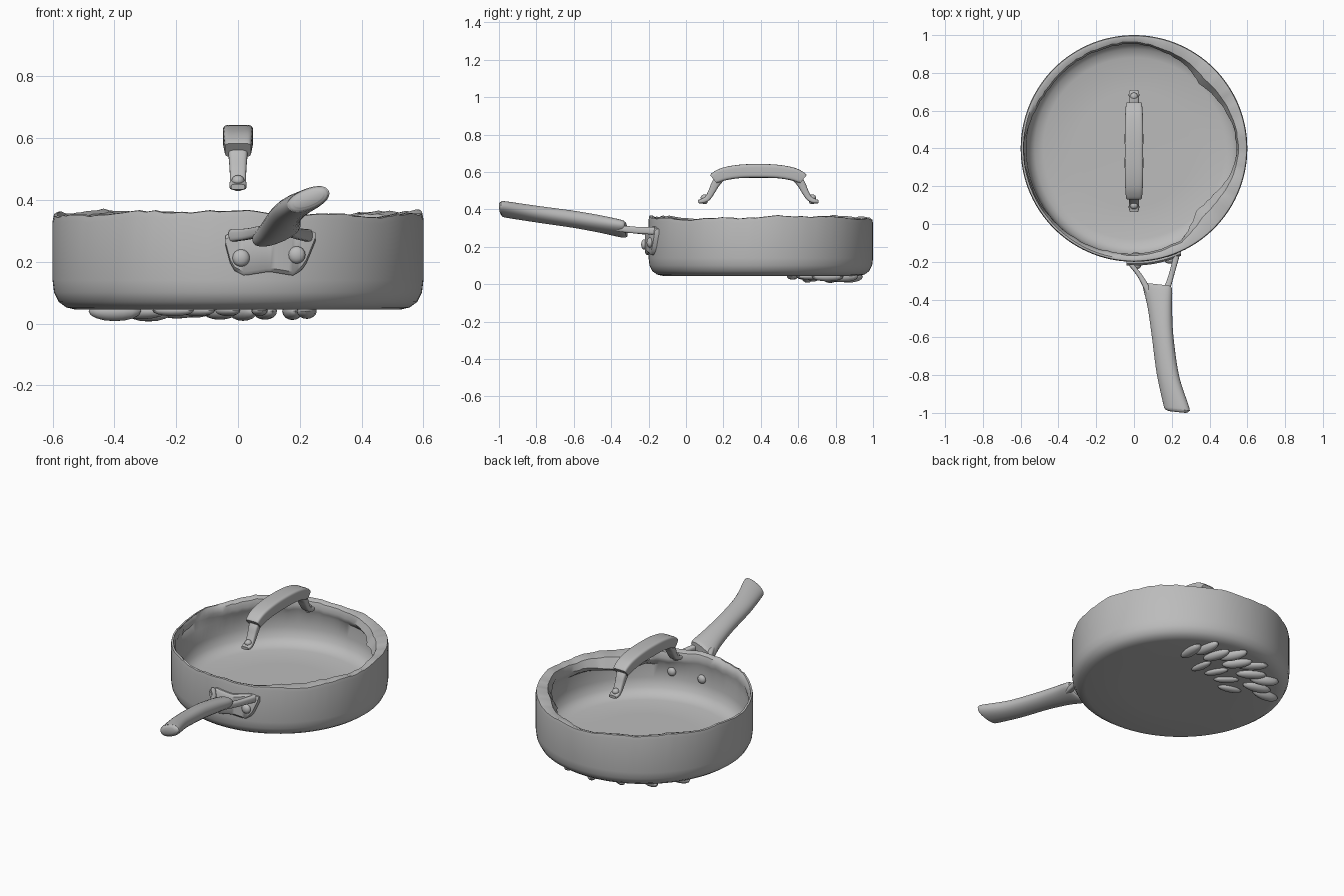
import bpy, bmesh, math, random
from mathutils import Vector

random.seed(4)
if "Cube" in bpy.data.objects:
    bpy.data.objects.remove(bpy.data.objects["Cube"], do_unlink=True)

metal = bpy.data.materials.new("grey metal")
metal.use_nodes = True
metal.diffuse_color = (0.5, 0.5, 0.5, 1)
metal.node_tree.nodes["Principled BSDF"].inputs["Base Color"].default_value = (0.5, 0.5, 0.5, 1)

PAN_Y = 0.4


def finish(name, bm, angle=40):
    bmesh.ops.remove_doubles(bm, verts=bm.verts, dist=1e-5)
    bmesh.ops.recalc_face_normals(bm, faces=bm.faces)
    mesh = bpy.data.meshes.new(name)
    bm.to_mesh(mesh)
    bm.free()
    mesh.materials.append(metal)
    obj = bpy.data.objects.new(name, mesh)
    bpy.context.collection.objects.link(obj)
    bpy.ops.object.select_all(action="DESELECT")
    obj.select_set(True)
    bpy.context.view_layer.objects.active = obj
    bpy.ops.object.shade_smooth_by_angle(angle=math.radians(angle))
    return obj


def bridge(bm, rings, closed_path=False):
    pairs = list(zip(rings, rings[1:]))
    if closed_path:
        pairs.append((rings[-1], rings[0]))
    for a, b in pairs:
        n = len(a)
        for i in range(n):
            j = (i + 1) % n
            bm.faces.new((a[i], a[j], b[j], b[i]))


def lerp_table(table, t):
    for (t0, v0), (t1, v1) in zip(table, table[1:]):
        if t0 <= t <= t1:
            return v0 + (v1 - v0) * (t - t0) / (t1 - t0)
    return table[-1][1]


def smooth_path(stations, steps=6):
    """Catmull-Rom through (x, y, z, half width, half height) stations."""
    p = [Vector(s) for s in stations]
    p = [p[0] * 2 - p[1]] + p + [p[-1] * 2 - p[-2]]
    out = []
    for a, b, c, d in zip(p, p[1:], p[2:], p[3:]):
        for k in range(steps):
            t = k / steps
            out.append(0.5 * (2 * b + (c - a) * t + (2 * a - 5 * b + 4 * c - d) * t * t
                              + (3 * b - a - 3 * c + d) * t ** 3))
    return out + [p[-2]]


def loft(name, stations, side, boxy=1.0, sides=24, angle=40):
    """Sweep a rounded section along the stations; boxy < 1 squares it off."""
    path = smooth_path(stations)
    bm = bmesh.new()
    rings = []
    for i, s in enumerate(path):
        centre = Vector(s[:3])
        tangent = Vector(path[min(i + 1, len(path) - 1)][:3]) - Vector(path[max(i - 1, 0)][:3])
        across = Vector(side).normalized()
        up = tangent.cross(across).normalized()
        ring = []
        for k in range(sides):
            a = math.tau * (k + 0.5) / sides
            c, q = math.cos(a), math.sin(a)
            u = math.copysign(abs(c) ** boxy, c) * s[3]
            v = math.copysign(abs(q) ** boxy, q) * s[4]
            ring.append(bm.verts.new(centre + across * u + up * v))
        rings.append(ring)
    bridge(bm, rings)
    bm.faces.new(rings[0])
    bm.faces.new(rings[-1])
    return finish(name, bm, angle)


def ellipsoid(name, centre, radii, turn=0.0):
    bm = bmesh.new()
    bmesh.ops.create_uvsphere(bm, u_segments=16, v_segments=8, radius=1)
    for v in bm.verts:
        x, y, z = (c * r for c, r in zip(v.co, radii))
        v.co = Vector((x * math.cos(turn) - y * math.sin(turn),
                       x * math.sin(turn) + y * math.cos(turn), z)) + Vector(centre)
    return finish(name, bm)


# Pan body: one turned wall with an uneven lip that folds inward
LIP = [(0, .545), (15, .535), (45, .485), (60, .52), (90, .555), (120, .55), (150, .55),
       (180, .585), (225, .57), (270, .555), (298, .545), (315, .465), (330, .485),
       (345, .53), (360, .545)]
bm = bmesh.new()
rings = []
SEGS = 120
for i in range(SEGS):
    deg = 360 * i / SEGS
    a = math.radians(deg)
    lip = lerp_table(LIP, deg) + random.uniform(-.003, .003)
    top = .355 + .008 * math.sin(3 * a + .6) + .004 * math.sin(11 * a) + random.uniform(-.003, .003)
    drop = .03 + (.58 - lip) * .35
    profile = [(0, .045), (.3, .045), (.525, .045), (.555, .052), (.58, .07), (.595, .1),
               (.6, .14), (.6, top - .02), (.596, top), (.585, top + .002),
               (max(lip + .01, .56 * .5 + lip * .5), top - .008), (lip, top - drop),
               (max(lip + .006, .5 * lip + .28), top - drop - .025), (.57, .26),
               (.568, .18), (.555, .125), (.525, .095), (.48, .082), (.3, .08), (0, .08)]
    rings.append([bm.verts.new((r * math.cos(a), PAN_Y + r * math.sin(a), z)) for r, z in profile])
for a, b in zip(rings, rings[1:] + rings[:1]):
    for k in range(len(a) - 1):
        bm.faces.new((a[k], b[k], b[k + 1], a[k + 1]))
bmesh.ops.dissolve_degenerate(bm, dist=1e-5, edges=bm.edges)
finish("pan_body", bm)

# Lumps fanned out below the base
for i in range(10):
    a = math.radians(58 + i * 10)
    r = .42 + .05 * (i % 2)
    ellipsoid("base_lump", (r * math.cos(a), PAN_Y + r * math.sin(a), .04),
              (.085, .032, random.uniform(.02, .036)), a + .5)
for i in range(4):
    a = math.radians(75 + i * 22)
    ellipsoid("base_inner_lump", (.27 * math.cos(a), PAN_Y + .27 * math.sin(a), .042),
              (.07, .025, .018), a + .4)

# Long handle, gently bowed and rolled
loft("long_handle", [
    (.122, -.32, .293, .078, .028), (.125, -.345, .297, .082, .037), (.137, -.45, .32, .068, .041),
    (.152, -.6, .347, .06, .042), (.18, -.8, .375, .062, .04), (.223, -.96, .399, .072, .036),
    (.227, -.985, .402, .068, .031), (.229, -.995, .403, .05, .02)],
    (math.cos(.38), -.1, math.sin(.38)), boxy=.9)

# Forked bracket arms joining the handle to the wall plate
for x0, y0, x1 in ((-.015, -.215, .085), (.225, -.17, .165)):
    loft("bracket_arm", [(x0, y0, .285, .016, .02), ((x0 + x1) / 2, -.28, .29, .015, .018),
                         (x1, -.37, .3, .02, .018)], (1, 0, 0), boxy=.6, sides=16)

# Wall plate bent around the pan, with two rivets
TOP = [(-.04, .285), (0, .305), (.1, .29), (.2, .31), (.25, .295)]
BOTTOM = [(-.04, .25), (-.02, .175), (.02, .155), (.1, .168), (.18, .155), (.215, .18), (.25, .265)]


def wall_y(x, r):
    return PAN_Y - math.sqrt(r * r - x * x)


bm = bmesh.new()
rings = []
for i in range(21):
    x = -.04 + .29 * i / 20
    lo, hi = lerp_table(BOTTOM, x), lerp_table(TOP, x)
    rings.append([bm.verts.new((x, wall_y(x, r), z)) for r, z in
                  ((.59, lo), (.61, lo), (.62, lo + .012), (.62, hi - .012), (.61, hi), (.59, hi))])
bridge(bm, rings)
bm.faces.new(rings[0])
bm.faces.new(rings[-1])
finish("wall_plate", bm)
for x, z in ((.01, .212), (.19, .222)):
    ellipsoid("wall_rivet", (x, wall_y(x, .622), z), (.028, .018, .028))
    ellipsoid("inner_rivet", (x, wall_y(x, .567), z), (.026, .018, .026))

# Lid handle: boxy arched grip, two curved legs and riveted feet
MID = .387
half = [(0, .606, .049, .037), (.1, .603, .049, .036), (.18, .59, .047, .035),
        (.225, .572, .044, .032), (.24, .561, .042, .028)]
arch = [(0, MID - d, z, w, h) for d, z, w, h in reversed(half)]
arch += [(0, MID + d, z, w, h) for d, z, w, h in half[1:]]
loft("lid_grip", arch, (1, 0, 0), boxy=.35, sides=28, angle=30)
for s in (-1, 1):
    loft("lid_leg", [(0, MID + s * d, z, w, h) for d, z, w, h in
                     ((.205, .57, .034, .025), (.23, .535, .03, .022), (.25, .495, .027, .018),
                      (.272, .46, .026, .015), (.3, .445, .028, .012), (.322, .442, .022, .009))],
         (1, 0, 0), boxy=.5, sides=20)
    ellipsoid("lid_rivet", (0, MID + s * .288, .462), (.021, .021, .018))
    ellipsoid("lid_rivet_stub", (0, MID + s * .288, .44), (.017, .017, .012))
